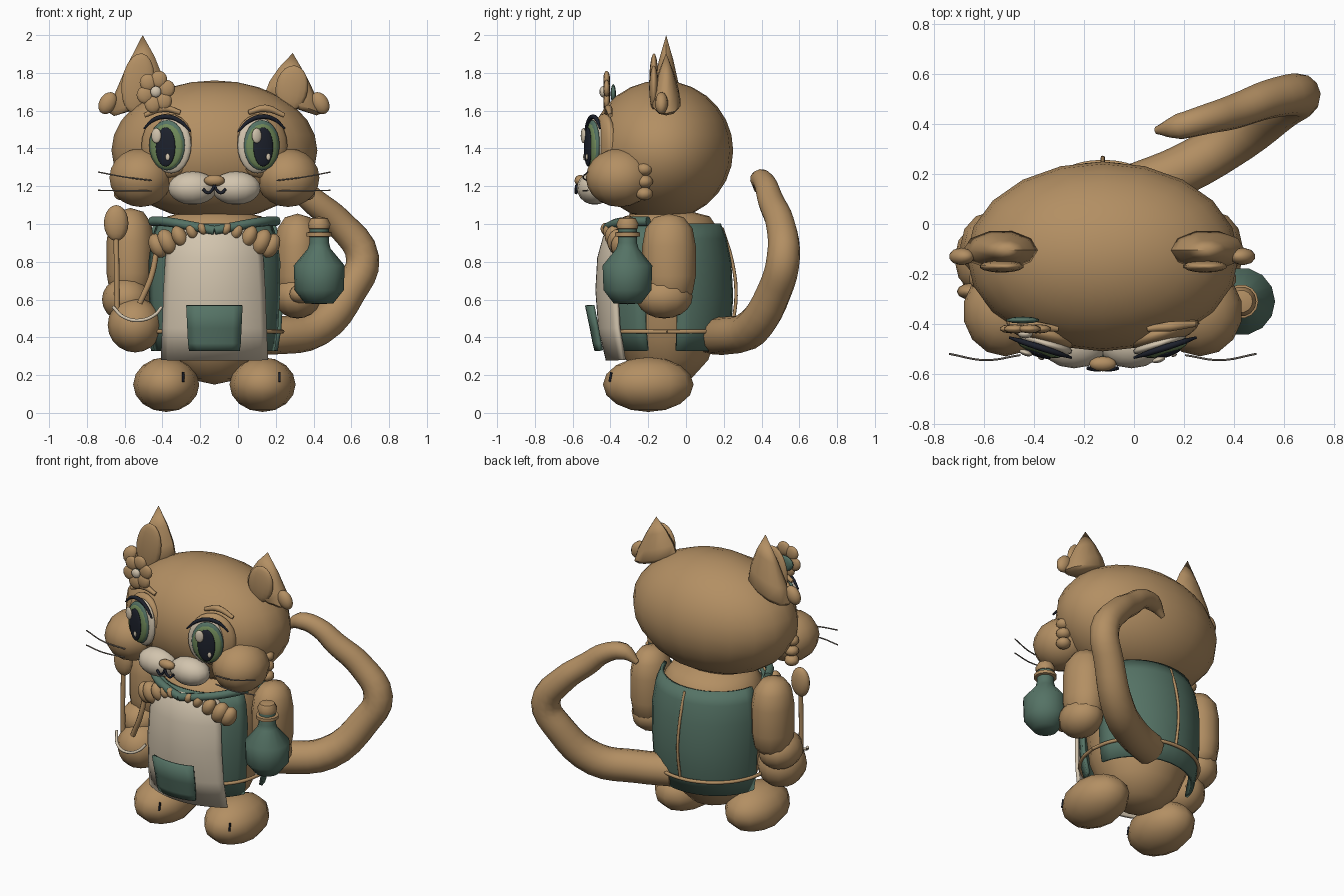
import bpy, bmesh, math
from mathutils import Matrix, Vector

if "Cube" in bpy.data.objects:
    bpy.data.objects.remove(bpy.data.objects["Cube"])


def material(name, rgb):
    m = bpy.data.materials.new(name)
    m.use_nodes = True
    m.diffuse_color = (*rgb, 1)
    m.node_tree.nodes["Principled BSDF"].inputs["Base Color"].default_value = (*rgb, 1)
    return m


BROWN = material("tan fur", (0.45, 0.275, 0.125))
GREEN = material("sage cloth", (0.09, 0.17, 0.13))
CREAM = material("cream", (0.64, 0.55, 0.42))
IRIS = material("leaf green", (0.16, 0.25, 0.10))
DARK = material("ink", (0.012, 0.015, 0.025))
GREY = material("whisker grey", (0.22, 0.19, 0.16))
CX = -0.125          # body's own centre line
SIDES = ((-1, "right_"), (1, "left_"))


def finish(name, bm, mat, angle=None):
    me = bpy.data.meshes.new(name)
    bmesh.ops.recalc_face_normals(bm, faces=bm.faces)
    bm.to_mesh(me)
    bm.free()
    ob = bpy.data.objects.new(name, me)
    bpy.context.collection.objects.link(ob)
    me.materials.append(mat)
    me.shade_smooth()
    if angle:
        bpy.ops.object.select_all(action='DESELECT')
        ob.select_set(True)
        bpy.context.view_layer.objects.active = ob
        bpy.ops.object.shade_smooth_by_angle(angle=math.radians(angle))
    return ob


def place(loc, radii=(1, 1, 1), rot=Matrix()):
    return Matrix.Translation(loc) @ rot.to_4x4() @ Matrix.Diagonal((*radii, 1))


def turn(deg, axis):
    return Matrix.Rotation(math.radians(deg), 4, axis)


def ball(name, mat, loc, radii, rot=Matrix(), seg=14, rings=10):
    bm = bmesh.new()
    bmesh.ops.create_uvsphere(bm, u_segments=seg, v_segments=rings, radius=1, matrix=place(loc, radii, rot))
    return finish(name, bm, mat)


def tube(name, mat, points, radii, sides=2, steps=6):
    """Round tube through the points; radii is one number or one per point."""
    cu = bpy.data.curves.new(name, 'CURVE')
    cu.dimensions = '3D'
    cu.bevel_depth = 1
    cu.bevel_resolution = sides
    cu.resolution_u = steps
    cu.use_fill_caps = True
    sp = cu.splines.new('BEZIER')
    sp.bezier_points.add(len(points) - 1)
    for i, p in enumerate(points):
        b = sp.bezier_points[i]
        b.co = p
        b.radius = radii[i] if isinstance(radii, (list, tuple)) else radii
        b.handle_left_type = b.handle_right_type = 'AUTO'
    ob = bpy.data.objects.new(name, cu)
    bpy.context.collection.objects.link(ob)
    cu.materials.append(mat)
    bpy.ops.object.select_all(action='DESELECT')
    ob.select_set(True)
    bpy.context.view_layer.objects.active = ob
    bpy.ops.object.convert(target='MESH')
    bpy.context.object.data.shade_smooth()


def shell(name, mat, profile, a0, a1, thick, steps=14):
    """Curved panel: rows of (z, rx, ry) swept round the body from angle a0 to a1."""
    bm = bmesh.new()
    rows = []
    for z, rx, ry in profile:
        angles = [math.radians(a0 + (a1 - a0) * i / steps) for i in range(steps + 1)]
        rows.append([bm.verts.new((CX + rx * math.cos(a), -0.1 + ry * math.sin(a), z)) for a in angles])
    for lo, hi in zip(rows, rows[1:]):
        for i in range(steps):
            bm.faces.new((lo[i], lo[i + 1], hi[i + 1], hi[i]))
    mod = finish(name, bm, mat, 40).modifiers.new("thickness", 'SOLIDIFY')
    mod.thickness = thick
    mod.offset = 0


def lathe(name, mat, profile, matrix, seg=14, angle=50):
    """Spin (radius, height) pairs round z, then place with the matrix."""
    bm = bmesh.new()
    vs = [bm.verts.new((r, 0, z)) for r, z in profile]
    es = [bm.edges.new(p) for p in zip(vs, vs[1:])]
    bmesh.ops.spin(bm, geom=vs + es, cent=(0, 0, 0), axis=(0, 0, 1),
                   angle=math.tau, steps=seg, use_duplicate=False)
    bmesh.ops.remove_doubles(bm, verts=bm.verts, dist=0.0005)
    bm.transform(matrix)
    finish(name, bm, mat, angle)


# Head, torso and tail
ball("head", BROWN, (CX, -0.13, 1.39), (0.545, 0.38, 0.37), seg=20, rings=14)
lathe("torso", BROWN, [(0, 0.15), (0.14, 0.18), (0.24, 0.28), (0.305, 0.44), (0.33, 0.65), (0.33, 0.82),
                       (0.3, 0.97), (0.25, 1.04), (0, 1.1)], place((CX, -0.1, 0), (1, 0.92, 1)), 18, 80)
tube("tail", BROWN,
     [(0.0, 0.14, 0.41), (0.2, 0.22, 0.41), (0.42, 0.35, 0.45), (0.59, 0.47, 0.65), (0.66, 0.515, 0.82),
      (0.54, 0.50, 1.0), (0.4, 0.45, 1.12), (0.29, 0.42, 1.21), (0.18, 0.39, 1.235), (0.09, 0.375, 1.18)],
     [0.1, 0.1, 0.1, 0.092, 0.088, 0.078, 0.07, 0.06, 0.052, 0.015], sides=4, steps=4)

# Dress panels, apron, pocket
DRESS = [(0.33, 0.33, 0.30), (0.45, 0.35, 0.33), (0.62, 0.36, 0.34), (0.8, 0.362, 0.33),
         (0.92, 0.345, 0.305), (1.0, 0.315, 0.275)]
shell("dress_back", GREEN, DRESS, 9, 171, 0.02)
shell("dress_front", GREEN, DRESS, -20, -160, 0.02)
shell("apron", CREAM, [(0.28, 0.40, 0.315), (0.45, 0.39, 0.355), (0.65, 0.38, 0.37),
                       (0.82, 0.365, 0.36), (0.93, 0.335, 0.33), (0.98, 0.29, 0.29)], -46, -134, 0.02)
shell("pocket", GREEN, [(0.33, 0.35, 0.375), (0.37, 0.365, 0.385), (0.45, 0.375, 0.4), (0.57, 0.39, 0.425)],
      -68, -112, 0.02, 6)
belt = [(CX + 0.36 * math.cos(a), -0.1 + 0.345 * math.sin(a), 0.43)
        for a in (math.tau * i / 16 for i in range(17))]
tube("belt", BROWN, belt, 0.011)
tube("back_seam", BROWN, [(CX, 0.19, 0.98), (CX, 0.245, 0.8), (CX, 0.265, 0.62), (CX, 0.24, 0.43)], 0.009)

# Neck scarf and ruffled apron top
for s, side in SIDES:
    tube(side + "scarf", GREEN, [(CX + s * 0.33, -0.2, 1.015), (CX + s * 0.24, -0.34, 1.01),
                                 (CX + s * 0.1, -0.41, 0.985), (CX, -0.425, 0.965)], 0.025)
    for i, (dx, z, r) in enumerate([(0.3, 0.885, 0.052), (0.25, 0.905, 0.055),
                                    (0.185, 0.935, 0.045), (0.12, 0.96, 0.032), (0.065, 0.975, 0.025)]):
        ball(f"{side}ruffle_{i + 1}", BROWN, (CX + s * dx, -0.45 + 0.35 * dx, z),
             (r * 0.9, r, r * 1.3), turn(s * 25, 'Y'), 10, 8)

# Feet with toe marks
for s, side in SIDES:
    ball(side + "foot", BROWN, (CX + s * 0.255, -0.2, 0.15), (0.175, 0.24, 0.145), seg=12, rings=8)
    tube(side + "toe_mark", DARK, [(CX + s * 0.255 + 0.09, -0.405, 0.165), (CX + s * 0.255 + 0.09, -0.395, 0.215)], 0.006)

# Arms: capsules with rounder hands
CAPSULE = [(0, -1), (0.55, -0.93), (0.88, -0.72), (1, -0.35), (1, 0.3), (0.88, 0.68), (0.55, 0.92), (0, 1)]
lathe("right_upper_arm", BROWN, CAPSULE, place((-0.57, -0.09, 0.83), (0.126, 0.14, 0.255)), 12, 80)
lathe("left_upper_arm", BROWN, CAPSULE, place((0.315, -0.09, 0.81), (0.12, 0.142, 0.245)), 12, 80)
ball("right_forearm", BROWN, (-0.59, -0.14, 0.6), (0.13, 0.15, 0.12), seg=12)
ball("right_hand", BROWN, (-0.545, -0.22, 0.465), (0.145, 0.16, 0.145), seg=12)
ball("left_hand", BROWN, (0.315, -0.115, 0.615), (0.125, 0.15, 0.115), seg=12)
ball("left_thumb", BROWN, (0.33, -0.24, 0.63), (0.06, 0.07, 0.05), seg=10)

# Ears: leaning, flattened cones with inner pads and tufts
EAR = [(0, -0.06), (0.8, -0.04), (1, 0.04), (0.85, 0.28), (0.5, 0.62), (0, 1)]
for s, side, base, tip, pad, pad_h, tuft in (
        (-1, "right_", -0.535, (-0.505, 2.0), (-0.53, 1.745), 0.16, -0.69),
        (1, "left_", 0.295, (0.29, 1.905), (0.285, 1.72), 0.12, 0.435)):
    height = tip[1] - 1.63
    lean = Matrix(((0.15, 0, tip[0] - base, base), (0, 0.08, 0, -0.105),
                   (-0.055 * s, 0, height, 1.63), (0, 0, 0, 1)))
    lathe(side + "ear", BROWN, EAR, lean, 10, 55)
    ball(side + "ear_pad", BROWN, (pad[0], -0.17, pad[1]), (0.088, 0.025, pad_h), turn(8, 'Y'))
    ball(side + "ear_tuft", BROWN, (tuft, -0.13, 1.64), (0.047, 0.035, 0.062), turn(-s * 30, 'Y'), seg=10)

# Cheeks, cheek fur, eyes, brows, whiskers, muzzle halves
for s, side in SIDES:
    ball(side + "cheek", BROWN, (CX + s * 0.39, -0.35, 1.245), (0.17, 0.18, 0.155))
    for i, z in enumerate((1.29, 1.225, 1.16)):
        ball(f"{side}cheek_fur_{i + 1}", BROWN, (CX + s * 0.49, -0.22, z), (0.045, 0.045, 0.035), seg=10, rings=8)
    rot = turn(s * 18, 'Z')
    origin = Vector((CX + s * 0.245, -0.465, 1.41))

    def at(u, d, w):
        return origin + rot @ Vector((u, -d, w))

    for part, mat, u, d, w, r in (
            ("eye_socket", BROWN, s * 0.01, -0.03, 0.005, (0.148, 0.052, 0.17)),
            ("eye_white", CREAM, -s * 0.02, 0.008, 0.008, (0.112, 0.032, 0.15)),
            ("iris_rim", GREEN, -s * 0.004, 0.03, 0.007, (0.1, 0.025, 0.133)),
            ("iris", IRIS, -s * 0.004, 0.036, 0.003, (0.092, 0.024, 0.122)),
            ("pupil", DARK, -s * 0.004, 0.056, -0.002, (0.055, 0.013, 0.104)),
            ("large_glint", CREAM, -0.044, 0.068, 0.058, (0.027, 0.012, 0.04)),
            ("small_glint", CREAM, 0.02, 0.07, -0.055, (0.012, 0.006, 0.018))):
        ball(side + part, mat, at(u, d, w), r, rot, 18, 12)
    tube(side + "lash", DARK, [at(s * u, 0.03, w) for u, w in
                               ((0.125, 0.095), (0.07, 0.142), (0, 0.158), (-0.075, 0.135), (-0.135, 0.08))],
         [0.005, 0.011, 0.013, 0.011, 0.005])
    tube(side + "brow", BROWN, [(CX + s * 0.18, -0.42, 1.59), (CX + s * 0.27, -0.41, 1.612),
                                (CX + s * 0.37, -0.4, 1.575)], [0.012, 0.02, 0.012])
    for name, z0, z1 in (("upper", 1.23, 1.275), ("lower", 1.175, 1.178)):
        tube(f"{side}{name}_whisker", GREY, [(CX + s * 0.33, -0.525, z0), (CX + s * 0.47, -0.545, z0 * 0.6 + z1 * 0.4),
                                             (CX + s * 0.615, -0.52, z1)], 0.004, 1)
    ball(side + "muzzle", CREAM, (CX + s * 0.115, -0.483, 1.19), (0.132, 0.095, 0.088))
    tube(side + "mouth", DARK, [(CX, -0.58, 1.205), (CX + s * 0.012, -0.582, 1.18),
                                (CX + s * 0.035, -0.582, 1.165), (CX + s * 0.06, -0.577, 1.185)], 0.008)
ball("nose", BROWN, (CX, -0.56, 1.23), (0.055, 0.03, 0.03), seg=12)

# Flower with leaf
for i in range(6):
    a = math.tau * i / 6 + 0.25
    ball(f"petal_{i + 1}", BROWN, (-0.435 + 0.06 * math.cos(a), -0.42, 1.7 + 0.068 * math.sin(a)),
         (0.046, 0.018, 0.046), seg=10, rings=8)
ball("flower_centre", CREAM, (-0.435, -0.44, 1.7), (0.03, 0.018, 0.03), seg=10, rings=8)
ball("flower_leaf", GREEN, (-0.445, -0.385, 1.69), (0.068, 0.014, 0.05), seg=10, rings=8)

# Bottle with stopper and neck ring
AXIS = place((0.43, -0.31, 0))
lathe("bottle", GREEN, [(0, 0.575), (0.075, 0.58), (0.13, 0.65), (0.135, 0.78), (0.06, 0.87),
                        (0.052, 0.9), (0.05, 1.0), (0, 1.0)], AXIS)
lathe("bottle_ring", BROWN, [(0.04, 0.93), (0.068, 0.935), (0.068, 0.955), (0.04, 0.96)], AXIS)
lathe("stopper", BROWN, [(0, 0.97), (0.055, 0.975), (0.06, 1.0), (0.045, 1.03), (0, 1.04)], AXIS)

# Spoon, cord and side strap
ball("spoon_bowl", BROWN, (-0.645, -0.27, 1.005), (0.065, 0.035, 0.095), seg=12)
tube("spoon_handle", BROWN, [(-0.645, -0.27, 0.93), (-0.642, -0.28, 0.75), (-0.64, -0.28, 0.52)], 0.015)
tube("cord", CREAM, [(-0.66, -0.32, 0.56), (-0.6, -0.39, 0.505), (-0.52, -0.41, 0.49),
                     (-0.44, -0.4, 0.52), (-0.405, -0.38, 0.56)], 0.009)
tube("side_strap", BROWN, [(-0.43, -0.35, 0.86), (-0.46, -0.36, 0.72), (-0.52, -0.35, 0.58)], 0.016)
